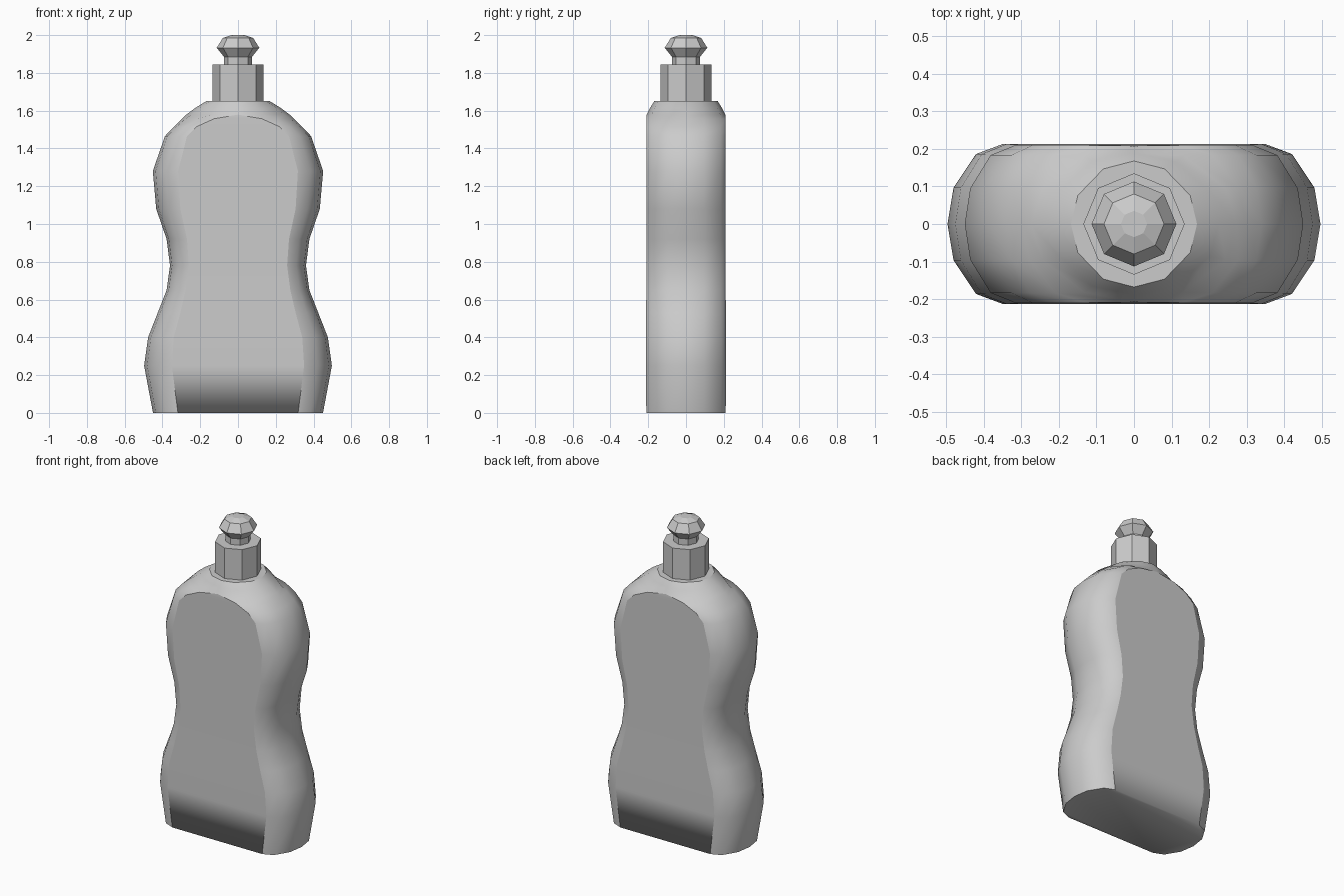
import bpy, bmesh
from math import sin, cos, pi, radians

if "Cube" in bpy.data.objects:
    bpy.data.objects.remove(bpy.data.objects["Cube"])


def make_object(name, bm):
    bmesh.ops.remove_doubles(bm, verts=bm.verts, dist=0.0005)
    bmesh.ops.recalc_face_normals(bm, faces=bm.faces)
    mesh = bpy.data.meshes.new(name)
    bm.to_mesh(mesh)
    bm.free()
    ob = bpy.data.objects.new(name, mesh)
    bpy.context.collection.objects.link(ob)
    return ob


def loft(bm, rings):
    """Skin closed rings from bottom to top and cap both ends."""
    rows = [[bm.verts.new(p) for p in ring] for ring in rings]
    n = len(rows[0])
    for a, b in zip(rows, rows[1:]):
        for i in range(n):
            j = (i + 1) % n
            bm.faces.new((a[i], a[j], b[j], b[i]))
    bm.faces.new(rows[0][::-1])
    bm.faces.new(rows[-1])


def body_ring(z, w, f, d):
    """Flat panels of half width f, joined by half-ellipse ends reaching w."""
    quarter = [radians(a) for a in (0, 27, 61, 90)]
    q = [(f + (w - f) * cos(a), d * sin(a)) for a in quarter]
    pts = q + [(-x, y) for x, y in q[::-1]]
    pts += [(x, -y) for x, y in [(-x, y) for x, y in q[1:]]]
    pts += [(x, -y) for x, y in q[:0:-1]]
    # drop the repeated point at the left tip
    return [(x, y, z) for x, y in pts]


# Bottle body: height, half width, half width of flat panel, half depth
sections = [
    (0, .45, .318, .21), (.25, .497, .35, .213), (.40, .476, .34, .213),
    (.53, .425, .305, .211), (.65, .378, .277, .21), (.78, .36, .26, .21),
    (.92, .378, .27, .21), (1.08, .433, .305, .21), (1.28, .451, .317, .21),
    (1.465, .387, .27, .21), (1.515, .34, .22, .21), (1.557, .297, .127, .21),
    (1.579, .274, 0, .208), (1.615, .226, 0, .19), (1.65, .168, 0, .168),
]
bm = bmesh.new()
loft(bm, [body_ring(*s) for s in sections])
body = make_object("bottle_body", bm)

# Smooth sides with crisp outlines round the flat panels and caps
bm = bmesh.new()
bm.from_mesh(body.data)


def is_flat(face):
    return abs(face.normal.y) > .995 or abs(face.normal.z) > .99


for face in bm.faces:
    face.smooth = True
for e in bm.edges:
    if len(e.link_faces) == 2:
        e.smooth = is_flat(e.link_faces[0]) == is_flat(e.link_faces[1])
bm.to_mesh(body.data)
bm.free()


def octagonal_part(name, profile):
    bm = bmesh.new()
    loft(bm, [[(r * cos(i * pi / 4), r * sin(i * pi / 4), z) for i in range(8)]
              for r, z in profile])
    return make_object(name, bm)


# Faceted screw collar and pull-up nozzle
octagonal_part("screw_collar", [(.135, 1.64), (.135, 1.845)])
octagonal_part("nozzle", [(.074, 1.84), (.074, 1.885), (.113, 1.933),
                          (.08, 1.985), (.035, 2.0)])
